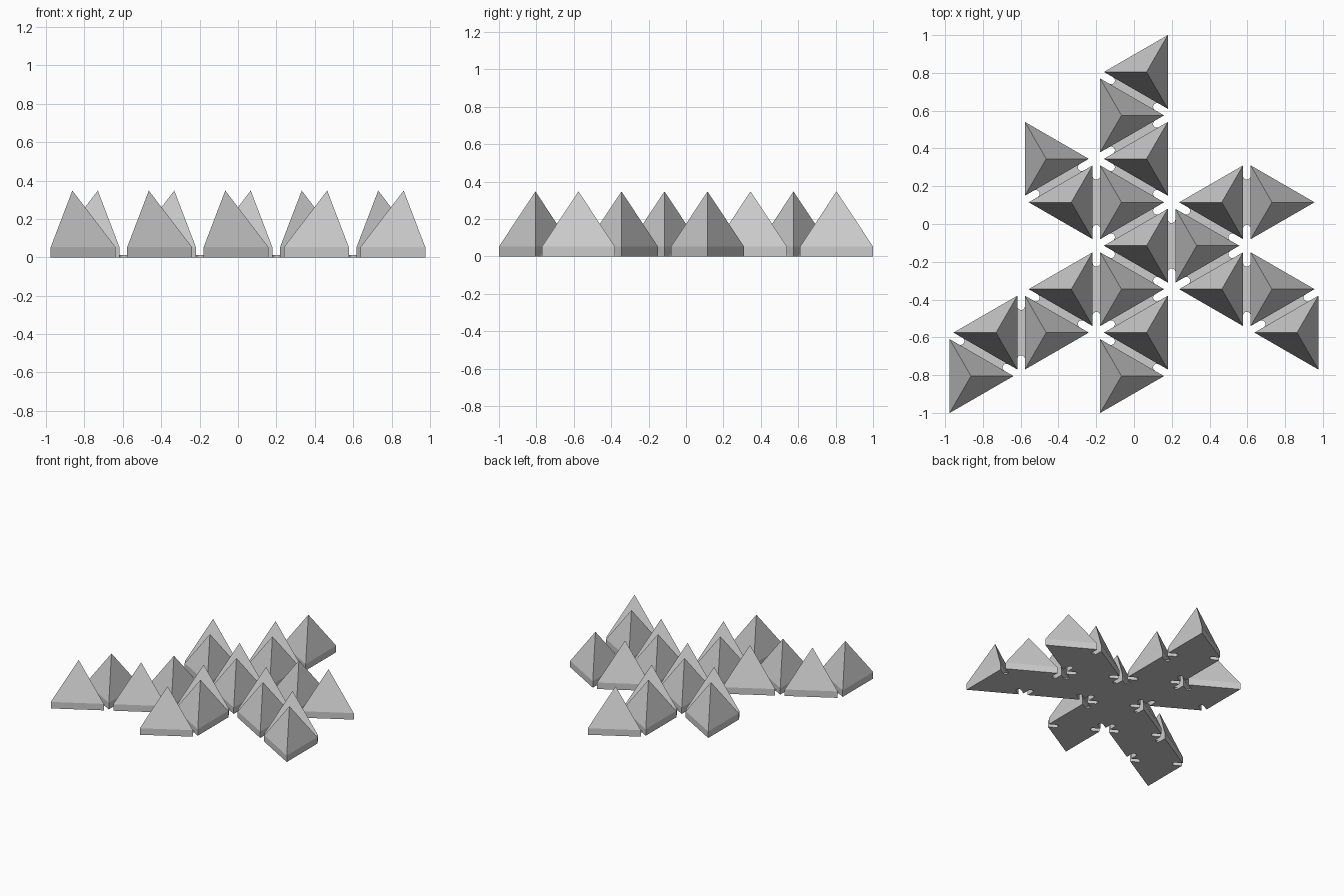
import bpy
import bmesh
import math
from mathutils import Vector

cube = bpy.data.objects.get("Cube")
if cube:
    bpy.data.objects.remove(cube, do_unlink=True)

SIDE = 0.46                            # lattice triangle side
COLUMN = SIDE * math.sqrt(3) / 2       # lattice column width
INRADIUS = SIDE / (2 * math.sqrt(3))
GAP = 0.02                             # half the gap between neighbours
APEX = SIDE * 0.7558                   # inner radius of a folded icosahedron
PLATE = 0.011                          # hinge thickness
SLOT = 0.14                            # where the round hinge notch is centred

grey = bpy.data.materials.new("light grey")
grey.use_nodes = True
colour = (0.6, 0.6, 0.6, 1)
grey.diffuse_color = colour
grey.node_tree.nodes["Principled BSDF"].inputs["Base Color"].default_value = colour


def finish_mesh(bm, name):
    bmesh.ops.recalc_face_normals(bm, faces=bm.faces)
    mesh = bpy.data.meshes.new(name)
    bm.to_mesh(mesh)
    bm.free()
    mesh.materials.append(grey)
    return mesh


def place(name, mesh, location, angle):
    obj = bpy.data.objects.new(name, mesh)
    obj.location = location
    obj.rotation_euler.z = angle
    bpy.context.collection.objects.link(obj)


def pyramid_mesh():
    # short upright walls below a three-sided point
    bm = bmesh.new()
    radius = 2 * (INRADIUS - GAP)
    shoulder = APEX * GAP / INRADIUS
    corners = [(radius * math.cos(a), radius * math.sin(a))
               for a in (math.tau * i / 3 for i in range(3))]
    low = [bm.verts.new((x, y, 0)) for x, y in corners]
    high = [bm.verts.new((x, y, shoulder)) for x, y in corners]
    tip = bm.verts.new((0, 0, APEX))
    bm.faces.new(low)
    for i in range(3):
        j = (i + 1) % 3
        bm.faces.new((low[i], low[j], high[j], high[i]))
        bm.faces.new((high[i], high[j], tip))
    return finish_mesh(bm, "pyramid")


def hinge_mesh(steps=10):
    # thin strip with a round notch in each end
    bm = bmesh.new()
    notch = [(GAP * math.cos(math.pi * i / steps),
              SLOT - GAP * math.sin(math.pi * i / steps))
             for i in range(steps + 1)]
    outline = notch + [(-x, -y) for x, y in notch]
    face = bm.faces.new([bm.verts.new((x, y, 0)) for x, y in outline])
    top = bmesh.ops.extrude_face_region(bm, geom=[face], use_keep_orig=True)
    moved = [v for v in top["geom"] if isinstance(v, bmesh.types.BMVert)]
    bmesh.ops.translate(bm, verts=moved, vec=(0, 0, PLATE))
    return finish_mesh(bm, "hinge")


# Rows occupied in each column of the unfolded net
net = {
    -2: (-5, -7),
    -1: (3, 1, -3, -5),
    0: (7, 5, 3, 1, -1, -3, -5, -7),
    1: (1, -1, -3),
    2: (1, -3, -5),
}

# Pyramids
pyramid = pyramid_mesh()
centres = []
for column, rows in net.items():
    for row in rows:
        points_left = (row + 2 * column) % 4 == 3
        sign = 1 if points_left else -1
        x = COLUMN * (column + sign / 2) - sign * INRADIUS
        centre = Vector((x, row * SIDE / 4, 0))
        centres.append(centre)
        place("pyramid", pyramid, centre, math.pi if points_left else 0)

# Hinges between every pair of neighbours
hinge = hinge_mesh()
for i, a in enumerate(centres):
    for b in centres[i + 1:]:
        across = b - a
        if across.length < 2.1 * INRADIUS:
            place("hinge", hinge, (a + b) / 2, math.atan2(across.y, across.x))
